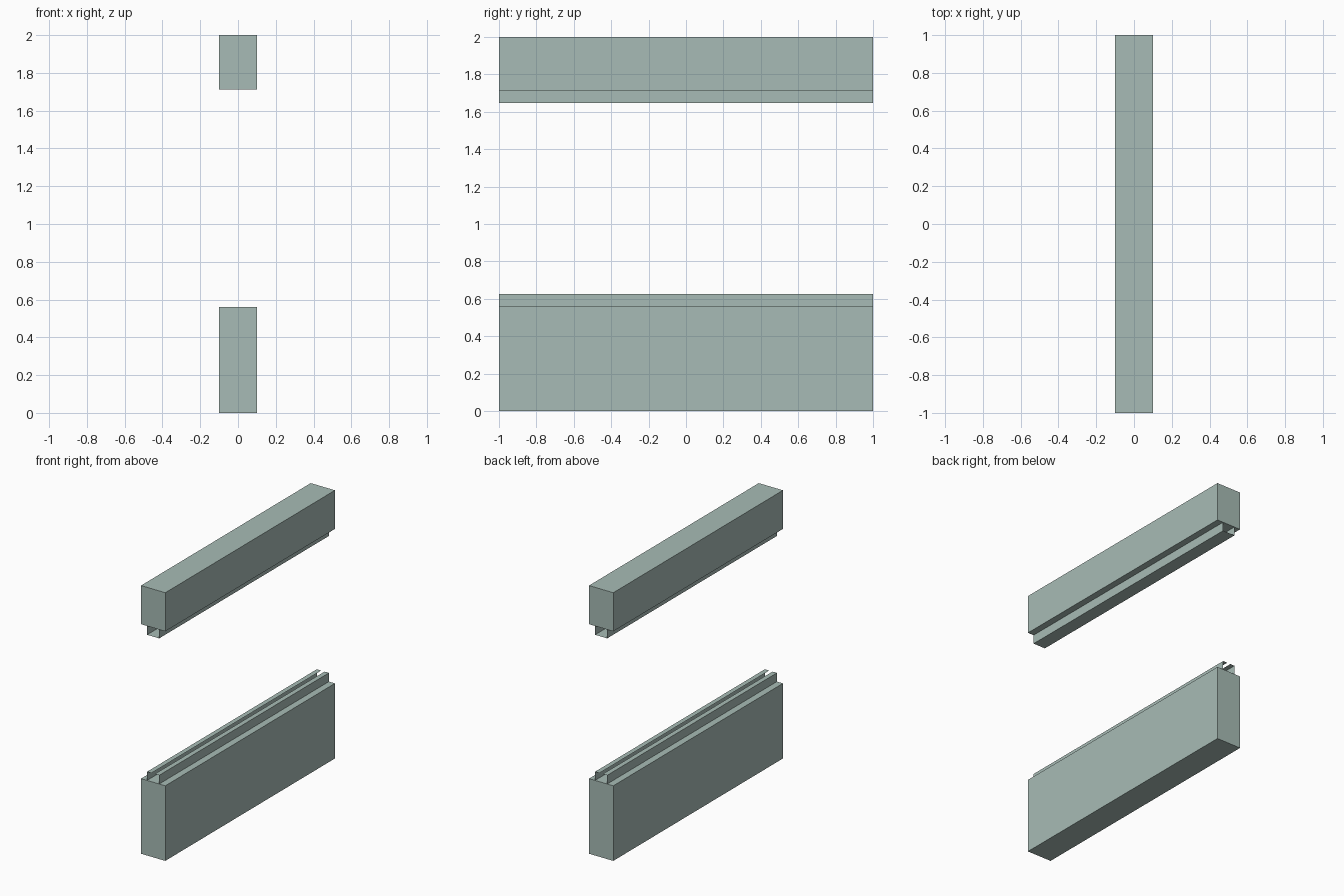
import bpy
import bmesh

if "Cube" in bpy.data.objects:
    bpy.data.objects.remove(bpy.data.objects["Cube"])

HALF_LEN = 1.0

mat = bpy.data.materials.new("pale grey green")
mat.diffuse_color = (0.39, 0.50, 0.465, 1)
mat.use_nodes = True
mat.node_tree.nodes["Principled BSDF"].inputs["Base Color"].default_value = mat.diffuse_color


def extrude_profile(name, strips, caps=False):
    """Sweep open or closed (x, z) profiles along y."""
    bm = bmesh.new()
    for pts in strips:
        front = [bm.verts.new((x, -HALF_LEN, z)) for x, z in pts]
        back = [bm.verts.new((x, HALF_LEN, z)) for x, z in pts]
        n = len(pts)
        for i in range(n if caps else n - 1):
            j = (i + 1) % n
            bm.faces.new((front[i], front[j], back[j], back[i]))
        if caps:
            bm.faces.new(front)
            bm.faces.new(back)
    bmesh.ops.recalc_face_normals(bm, faces=bm.faces)
    mesh = bpy.data.meshes.new(name)
    bm.to_mesh(mesh)
    bm.free()
    mesh.materials.append(mat)
    obj = bpy.data.objects.new(name, mesh)
    bpy.context.collection.objects.link(obj)
    return obj


def beam(name, z0, z1):
    w = 0.1
    extrude_profile(name, [[(-w, z0), (w, z0), (w, z1), (-w, z1)]], caps=True)


# Solid beams
beam("lower_beam", 0.0, 0.56)
beam("upper_beam", 1.712, 2.0)

# Thin open-ended track on the lower beam, slotted along the top
W, SLOT = 0.05, 0.014
extrude_profile("lower_track", [
    [(s * W, 0.56), (s * W, 0.625), (s * SLOT, 0.625)] for s in (-1, 1)])

# Thin open-ended track hanging under the upper beam
extrude_profile("upper_track", [
    [(-W, 1.712), (-W, 1.646), (W, 1.646), (W, 1.712)]])
